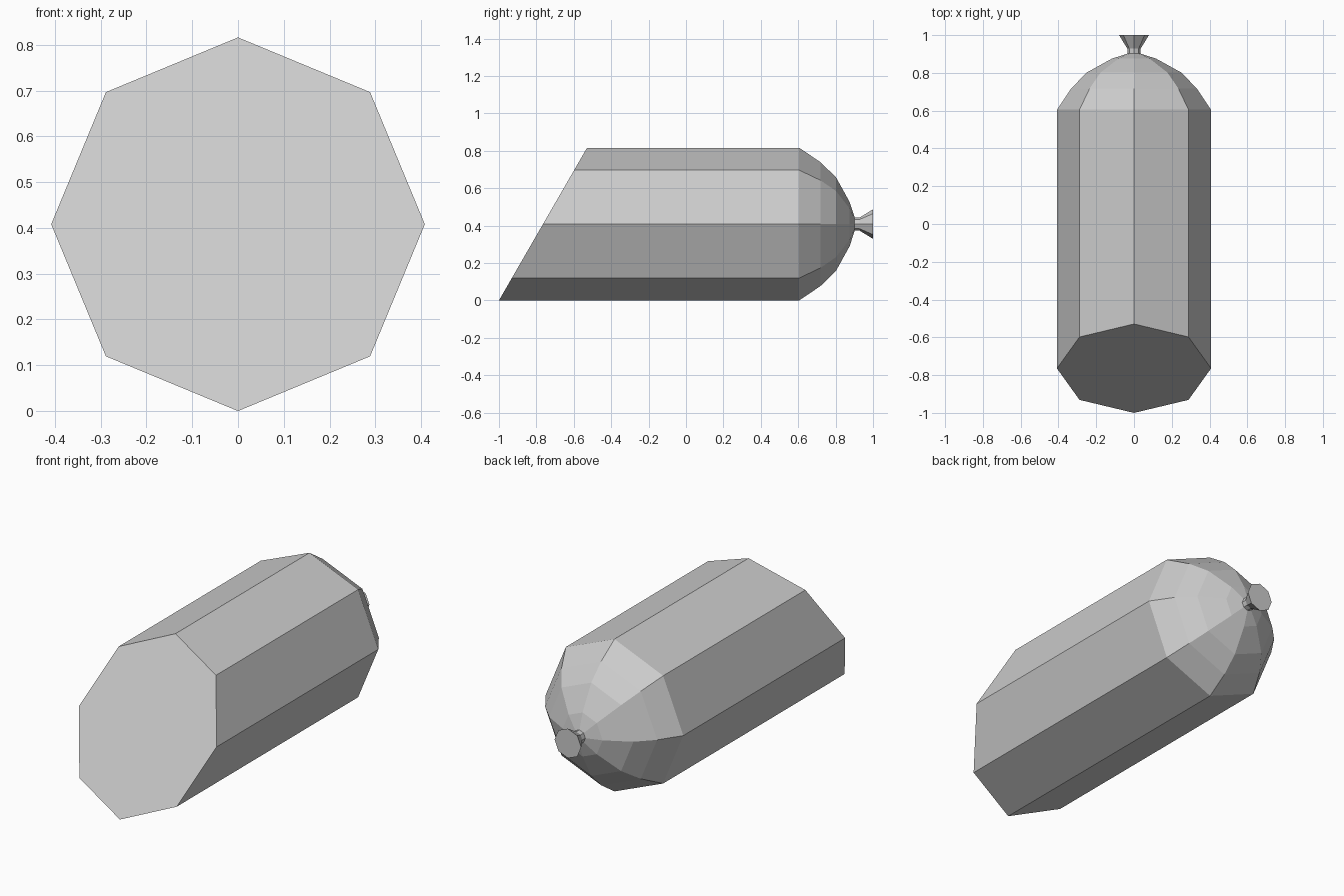
import bpy, bmesh
from math import sin, cos, pi

cube = bpy.data.objects.get("Cube")
if cube:
    bpy.data.objects.remove(cube, do_unlink=True)

SIDES = 8
RADIUS = 0.408

grey = bpy.data.materials.new("light_grey")
grey.use_nodes = True
colour = (0.6, 0.6, 0.6, 1)
grey.diffuse_color = colour
grey.node_tree.nodes["Principled BSDF"].inputs["Base Color"].default_value = colour


def lathe(name, profile, slant=0.0):
    """Octagonal tube along y from (y, radius) pairs; slant leans the first ring back with height."""
    bm = bmesh.new()
    rings = []
    for i, (y, r) in enumerate(profile):
        ring = []
        for k in range(SIDES):
            a = 2 * pi * k / SIDES
            z = RADIUS + r * cos(a)
            lean = slant * z if i == 0 else 0
            ring.append(bm.verts.new((r * sin(a), y + lean, z)))
        rings.append(ring)
    for low, high in zip(rings, rings[1:]):
        for k in range(SIDES):
            n = (k + 1) % SIDES
            bm.faces.new((low[k], low[n], high[n], high[k]))
    bm.faces.new(rings[0])
    bm.faces.new(rings[-1])
    bmesh.ops.recalc_face_normals(bm, faces=bm.faces)
    mesh = bpy.data.meshes.new(name)
    bm.to_mesh(mesh)
    bm.free()
    mesh.materials.append(grey)
    obj = bpy.data.objects.new(name, mesh)
    bpy.context.collection.objects.link(obj)
    return obj


# Casing with a slanted cut at the front and a faceted dome at the back
lathe("casing", [(-1, RADIUS), (0.605, RADIUS), (0.718, 0.332), (0.802, 0.25),
                 (0.875, 0.118), (0.902, 0.035)], slant=0.577)

# Pinched knot flaring out to a flat end
lathe("tied_end", [(0.895, 0.035), (0.928, 0.035), (1.0, 0.079)])
